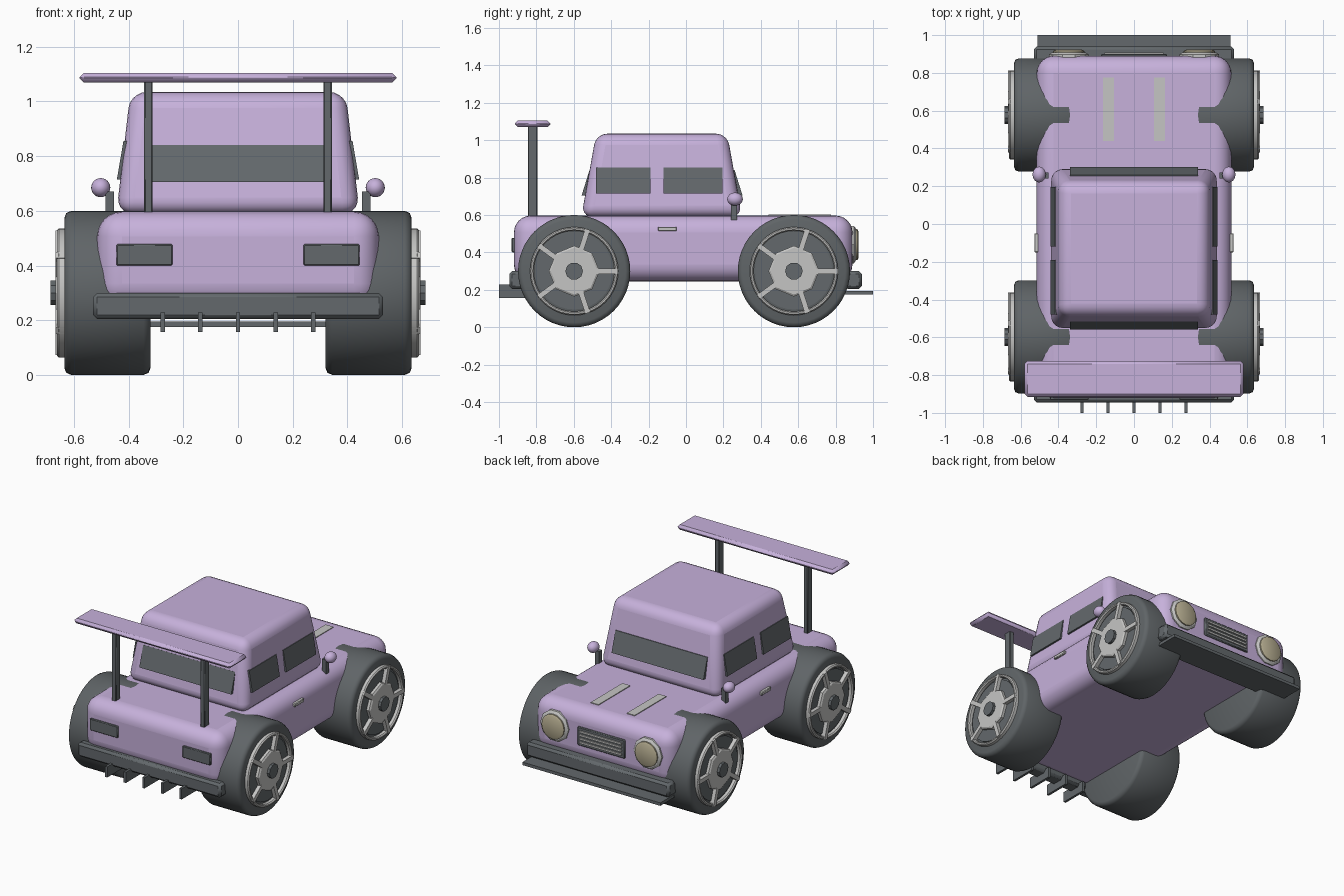
import bpy, bmesh, math
from mathutils import Matrix, Vector

if "Cube" in bpy.data.objects:
    bpy.data.objects.remove(bpy.data.objects["Cube"])


def material(name, rgb):
    m = bpy.data.materials.new(name)
    m.diffuse_color = (*rgb, 1)
    m.use_nodes = True
    m.node_tree.nodes["Principled BSDF"].inputs["Base Color"].default_value = m.diffuse_color
    return m


LILAC = material("lilac paint", (0.57, 0.44, 0.71))
DARK = material("dark grey", (0.125, 0.14, 0.15))
RUBBER = material("tyre grey", (0.115, 0.128, 0.135))
SILVER = material("silver", (0.56, 0.56, 0.55))
CREAM = material("lamp cream", (0.48, 0.43, 0.29))


def finish(name, bm, mat, bevel=0, segments=1, angle=35):
    bmesh.ops.recalc_face_normals(bm, faces=bm.faces[:])
    me = bpy.data.meshes.new(name)
    bm.to_mesh(me)
    bm.free()
    me.materials.append(mat)
    ob = bpy.data.objects.new(name, me)
    bpy.context.collection.objects.link(ob)
    if bevel:
        mod = ob.modifiers.new("bevel", 'BEVEL')
        mod.width, mod.segments = bevel, segments
        mod.limit_method = 'ANGLE'
    bpy.ops.object.select_all(action='DESELECT')
    bpy.context.view_layer.objects.active = ob
    ob.select_set(True)
    bpy.ops.object.shade_smooth_by_angle(angle=math.radians(angle))
    return ob


def box(name, x, y, z, mat, bevel=0, segments=1, top=(1, 1), angle=35):
    """Box from (min, max) ranges, with an optional scale of the top face."""
    c = [(a + b) / 2 for a, b in (x, y, z)]
    s = [b - a for a, b in (x, y, z)]
    bm = bmesh.new()
    bmesh.ops.create_cube(bm, size=1)
    for v in bm.verts:
        k = top if v.co.z > 0 else (1, 1)
        v.co = (c[0] + v.co.x * s[0] * k[0], c[1] + v.co.y * s[1] * k[1], c[2] + v.co.z * s[2])
    return finish(name, bm, mat, bevel, segments, angle)


def plate(name, corners, offset, mat):
    """Thin glass plate: four corners, thickened along an offset."""
    bm = bmesh.new()
    a = [bm.verts.new(p) for p in corners]
    b = [bm.verts.new(Vector(p) + Vector(offset)) for p in corners]
    bm.faces.new(a)
    bm.faces.new(b[::-1])
    for i in range(4):
        j = (i + 1) % 4
        bm.faces.new((a[i], a[j], b[j], b[i]))
    return finish(name, bm, mat)


def lathe(name, profile, n, place, mat, closed=False, angle=35):
    """Revolve (along, radius) points about the local x axis."""
    bm = bmesh.new()
    pts = profile + [profile[0]] if closed else profile
    rings = [[bm.verts.new((a, r * math.cos(t), r * math.sin(t)))
              for t in (2 * math.pi * i / n for i in range(n))] for a, r in pts]
    for p, q in zip(rings, rings[1:]):
        for i in range(n):
            j = (i + 1) % n
            bm.faces.new((p[i], p[j], q[j], q[i]))
    bmesh.ops.remove_doubles(bm, verts=bm.verts[:], dist=1e-5)
    bm.transform(place)
    return finish(name, bm, mat, angle=angle)


# Body and cabin
box("body", (-.515, .515), (-.92, .89), (.245, .597), LILAC, .09, 6, angle=40)
box("cabin", (-.445, .445), (-.56, .30), (.59, 1.035), LILAC, .06, 5, top=(.885, .815), angle=40)

# Front and rear glass
for name, y0, y1, s in (("windscreen", .302, .260, 1), ("rear_window", -.558, -.516, -1)):
    plate(name, [(-.34, y0, .705), (.34, y0, .705), (.34, y1, .84), (-.34, y1, .84)],
          (0, -.03 * s, 0), DARK)

# Wing, bumpers and splitter
box("wing", (-.58, .58), (-.915, -.725), (1.07, 1.105), LILAC, .016, 1, angle=20)
box("rear_bumper", (-.53, .53), (-.945, -.85), (.205, .30), DARK, .015)
box("front_bumper", (-.53, .53), (.85, .94), (.205, .30), DARK, .015)
box("front_splitter", (-.51, .51), (.80, 1.0), (.175, .195), DARK)
for i in range(5):
    x = (i - 2) * .1375
    box("diffuser_fin", (x - .008, x + .008), (-1.0, -.82), (.157, .228), DARK)

# Grille with bars
box("grille", (-.175, .175), (.87, .90), (.36, .485), DARK, .005)
for i in range(4):
    z = .386 + i * .024
    box("grille_bar", (-.155, .155), (.89, .908), (z - .006, z + .006), SILVER)

for s in (-1, 1):
    def span(a, b):
        return tuple(sorted((a * s, b * s)))

    # Side glass
    for y0, y1 in ((-.48, -.19), (-.12, .195)):
        plate("side_window", [(.443 * s, y0, .715), (.443 * s, y1, .715),
                              (.419 * s, y1, .855), (.419 * s, y0, .855)], (-.025 * s, 0, 0), DARK)

    # Wing struts, tail lamps, hood stripes, door handles
    box("wing_strut", span(.312, .343), (-.845, -.795), (.58, 1.075), DARK, .004)
    box("tail_lamp", span(.24, .445), (-.932, -.90), (.40, .478), DARK, .004)
    box("hood_stripe", span(.105, .163), (.44, .775), (.592, .602), SILVER)
    box("door_handle", span(.505, .528), (-.15, -.05), (.514, .537), SILVER, .004)

    # Mirrors on stalks
    box("mirror_stalk", span(.453, .484), (.24, .272), (.56, .67), DARK)
    bm = bmesh.new()
    bmesh.ops.create_uvsphere(bm, u_segments=20, v_segments=12, radius=.035)
    bm.transform(Matrix.Translation((.502 * s, .262, .685)) @ Matrix.Diagonal((1, 1.2, 1, 1)))
    finish("mirror", bm, LILAC, angle=60)

    # Headlamps
    lamp = Matrix.Translation((.345 * s, .88, .442)) @ Matrix.Rotation(math.pi / 2, 4, 'Z')
    lathe("headlamp_bezel", [(0, 0), (0, .105), (.018, .105), (.028, .09), (.028, 0)], 10, lamp, SILVER)
    lathe("headlamp_lens", [(0, 0), (0, .083), (.036, .083), (.043, .07), (.043, 0)], 16, lamp, CREAM)

    # Wheels
    for y in (-.598, .577):
        hub = Matrix.Translation((0, y, .30)) @ Matrix.Diagonal((s, 1, 1, 1))
        lathe("tyre", [(.32, 0), (.32, .275), (.327, .292), (.345, .30), (.61, .30),
                       (.628, .292), (.635, .275), (.635, 0)], 48, hub, RUBBER, angle=50)
        lathe("rim_ring", [(.63, .236), (.655, .236), (.662, .23), (.662, .222), (.655, .216),
                           (.63, .216)], 40, hub, SILVER, closed=True)
        lathe("wheel_backing", [(.63, 0), (.63, .205), (.642, .205), (.642, 0)], 32, hub, DARK)
        lathe("hub_disc", [(.63, 0), (.63, .136), (.66, .136), (.667, .125), (.667, 0)], 8, hub,
              SILVER, angle=20)
        lathe("hub_cap", [(.65, 0), (.65, .047), (.685, .047), (.685, 0)], 10, hub, DARK)
        for i in range(5):
            bm = bmesh.new()
            bmesh.ops.create_cube(bm, size=1)
            bm.transform(hub @ Matrix.Rotation(i * math.tau / 5, 4, 'X')
                         @ Matrix.Translation((.65, .165, 0)) @ Matrix.Diagonal((.034, .14, .028, 1)))
            finish("wheel_spoke", bm, SILVER)
